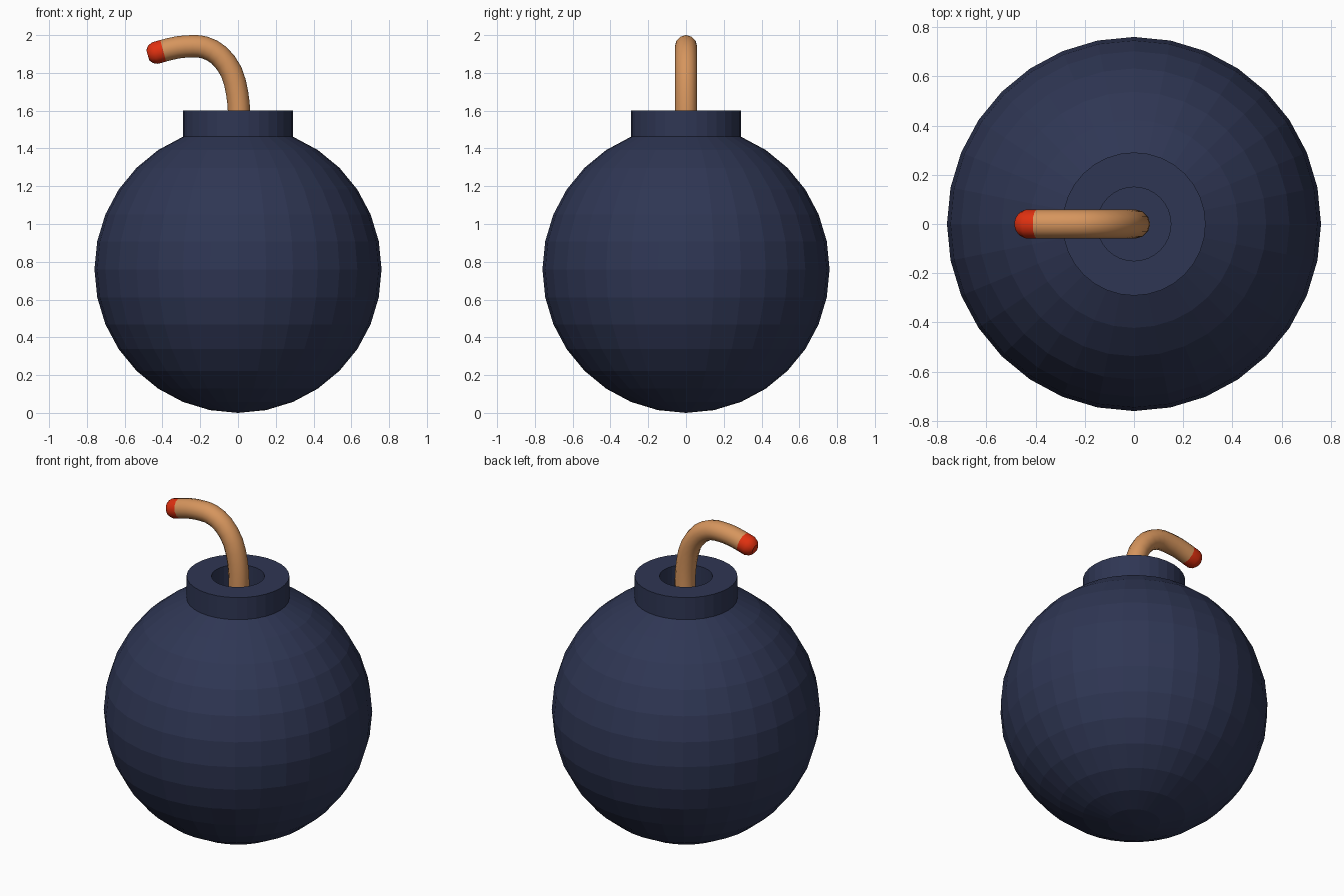
import bpy, bmesh, math
from mathutils import Vector

if "Cube" in bpy.data.objects:
    bpy.data.objects.remove(bpy.data.objects["Cube"])


def material(name, rgb):
    m = bpy.data.materials.new(name)
    m.diffuse_color = (*rgb, 1)
    m.use_nodes = True
    m.node_tree.nodes["Principled BSDF"].inputs["Base Color"].default_value = m.diffuse_color
    return m


def finish(name, bm, mats):
    bmesh.ops.recalc_face_normals(bm, faces=bm.faces)
    me = bpy.data.meshes.new(name)
    bm.to_mesh(me)
    bm.free()
    for m in mats:
        me.materials.append(m)
    ob = bpy.data.objects.new(name, me)
    bpy.context.collection.objects.link(ob)
    return ob


def skin(bm, rings):
    """Bridge a list of vertex rings with quads and cap both ends."""
    n = len(rings[0])
    for a, b in zip(rings, rings[1:]):
        for i in range(n):
            j = (i + 1) % n
            bm.faces.new((a[i], a[j], b[j], b[i]))
    bm.faces.new(rings[0])
    bm.faces.new(rings[-1])


navy = material("navy iron", (0.028, 0.037, 0.088))
tan = material("tan cord", (0.67, 0.30, 0.11))
red = material("red ember", (0.75, 0.030, 0.005))

# Round body: lower 14 of 16 sphere bands, then the neck and its hollow
R, SIDES = 0.76, 32
profile = []
for k in range(1, 15):
    a = math.pi * k / 16
    profile.append((R * math.sin(a), R - R * math.cos(a)))
neck_r = profile[-1][0]
profile += [(neck_r, 1.6), (0.15, 1.6), (0.15, 1.46)]

bm = bmesh.new()
rings = [[bm.verts.new((r * math.cos(math.tau * i / SIDES),
                        r * math.sin(math.tau * i / SIDES), z))
          for i in range(SIDES)] for r, z in profile]
skin(bm, rings)
# Pull the flat bottom cap down to the pole
bottom = min(bm.faces, key=lambda f: f.calc_center_median().z)
pole = bmesh.ops.poke(bm, faces=[bottom])["verts"][0]
pole.co = (0, 0, 0)
finish("bomb_body", bm, [navy])

# Curved fuse: tube swept along a smooth path in the x-z plane
path = [Vector((x, 0, z)) for x, z in [
    (0.006, 1.44), (0.006, 1.58), (-0.004, 1.69), (-0.035, 1.805), (-0.10, 1.893),
    (-0.175, 1.934), (-0.24, 1.941), (-0.32, 1.935), (-0.396, 1.917)]]
pts = [path[0]]
for i in range(len(path) - 1):
    p0, p1 = path[max(i - 1, 0)], path[i]
    p2, p3 = path[i + 1], path[min(i + 2, len(path) - 1)]
    for t in (0.5, 1.0):
        pts.append(0.5 * (2 * p1 + (p2 - p0) * t
                          + (2 * p0 - 5 * p1 + 4 * p2 - p3) * t * t
                          + (3 * p1 - p0 - 3 * p2 + p3) * t ** 3))
ember_start = len(pts) - 1
radii = [0.059] * len(pts)
# Rounded ember tip
tip_dir = Vector((-1, 0, -0.28)).normalized()
for d, r in ((0.045, 0.059), (0.07, 0.048), (0.085, 0.028)):
    pts.append(path[-1] + tip_dir * d)
    radii.append(r)

bm = bmesh.new()
rings = []
N = 12
for i, (p, r) in enumerate(zip(pts, radii)):
    t = (pts[min(i + 1, len(pts) - 1)] - pts[max(i - 1, 0)]).normalized()
    side = Vector((0, 1, 0))
    up = t.cross(side)
    rings.append([bm.verts.new(p + r * (side * math.cos(math.tau * k / N)
                                        + up * math.sin(math.tau * k / N)))
                  for k in range(N)])
skin(bm, rings)
ember = {v for ring in rings[ember_start:] for v in ring}
for f in bm.faces:
    f.smooth = len(f.verts) == 4
    f.material_index = int(all(v in ember for v in f.verts))
finish("fuse", bm, [tan, red])
